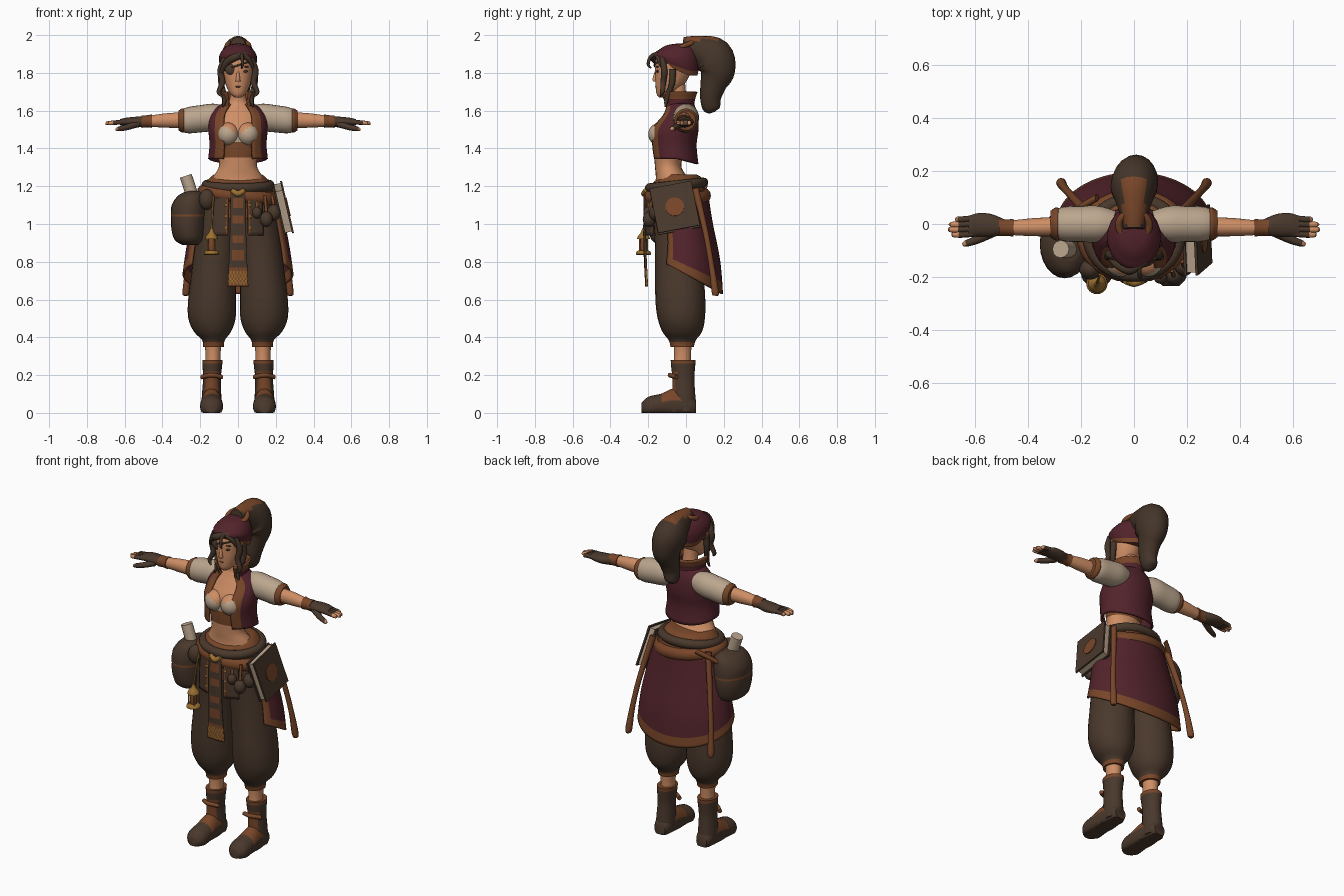
import bpy, bmesh, math
from mathutils import Vector, Matrix, Euler

if "Cube" in bpy.data.objects:
    bpy.data.objects.remove(bpy.data.objects["Cube"])


def material(name, *rgb):
    mat = bpy.data.materials.new(name)
    mat.use_nodes = True
    mat.diffuse_color = (*rgb, 1)
    mat.node_tree.nodes["Principled BSDF"].inputs["Base Color"].default_value = (*rgb, 1)
    return mat


SKIN = material("skin", .62, .27, .13)
CREAM = material("cream cloth", .5, .38, .27)
WINE = material("wine cloth", .085, .017, .024)
DARK = material("dark leather", .068, .04, .025)
BROWN = material("tan leather", .19, .062, .022)
GOLD = material("brass", .33, .16, .03)
HAIR = material("dark hair", .058, .035, .022)


def finish(name, bm, mats, mirror=False, thickness=0):
    bmesh.ops.recalc_face_normals(bm, faces=bm.faces)
    mesh = bpy.data.meshes.new(name)
    bm.to_mesh(mesh)
    bm.free()
    for mat in mats:
        mesh.materials.append(mat)
    obj = bpy.data.objects.new(name, mesh)
    bpy.context.collection.objects.link(obj)
    bpy.ops.object.select_all(action='DESELECT')
    bpy.context.view_layer.objects.active = obj
    obj.select_set(True)
    bpy.ops.object.shade_smooth_by_angle(angle=math.radians(50))
    if thickness:
        solid = obj.modifiers.new("Thickness", 'SOLIDIFY')
        solid.thickness, solid.offset = thickness, 0
    if mirror:
        obj.modifiers.new("Mirror", 'MIRROR')
    return obj


def resample(rows, steps):
    """Smooth curve through the rows."""
    rows = [Vector(r) for r in rows]
    last = len(rows) - 1
    out = []
    for i in range(last):
        a, b, c, d = (rows[min(max(i + k, 0), last)] for k in (-1, 0, 1, 2))
        for s in range(steps):
            t = s / steps
            out.append(b + (c - a) * (t / 2) + (a * 2 - b * 5 + c * 4 - d) * (t * t / 2)
                       + (b * 3 - a - c * 3 + d) * (t ** 3 / 2))
    return out + [rows[-1]]


def bridge(name, rings, mats, rule=None, wrap=True, loop=False, **options):
    """Skin rings of points; rule(u, v, centre) picks the material."""
    bm = bmesh.new()
    grid = [[bm.verts.new(p) for p in ring] for ring in rings]
    rows = len(grid) if loop else len(grid) - 1
    cols = len(grid[0]) if wrap else len(grid[0]) - 1

    def face(verts, u, v):
        f = bm.faces.new(verts)
        if rule:
            f.material_index = int(rule(u, v, f.calc_center_median()))

    for i in range(rows):
        low, high = grid[i], grid[(i + 1) % len(grid)]
        for j in range(cols):
            k = (j + 1) % len(low)
            face((low[j], low[k], high[k], high[j]), (j + .5) / cols, (i + .5) / rows)
    if wrap and not loop:
        face(grid[0], .5, 0)
        face(grid[-1], .5, 1)
    return finish(name, bm, mats, **options)


def loft(name, rows, mats, rule=None, axis='z', arc=None, warp=None, sides=24, steps=4, **options):
    """Rows: position along axis, two centres, two radii. Angle zero faces front."""
    start, end = (math.radians(a) for a in arc or (0, 360))
    count = sides + 1 if arc else sides
    rings = []
    for t, ca, cb, ra, rb in resample(rows, steps):
        ring = []
        for j in range(count):
            angle = start + (end - start) * j / sides
            a, b = ca + ra * math.sin(angle), cb - rb * math.cos(angle)
            p = Vector({'x': (t, a, b), 'y': (a, t, b), 'z': (a, b, t)}[axis])
            ring.append(warp(p) if warp else p)
        rings.append(ring)
    return bridge(name, rings, mats, rule, wrap=not arc, **options)


def tube(name, points, mats, rule=None, loop=False, steps=4, sides=12, squash=1, **options):
    """Round tube through (x, y, z, radius) points."""
    path = [Vector(p) for p in points] if loop else resample(points, steps)
    spread = [max(p[k] for p in path) - min(p[k] for p in path) for k in range(3)]
    ref = Vector([k == spread.index(min(spread)) for k in range(3)])
    rings = []
    for i, p in enumerate(path):
        after = path[(i + 1) % len(path)] if loop else path[min(i + 1, len(path) - 1)]
        before = path[i - 1] if loop else path[max(i - 1, 0)]
        side = (after - before).xyz.cross(ref).normalized()
        turn = [2 * math.pi * j / sides for j in range(sides)]
        rings.append([p.xyz + (side * math.cos(a) + ref * squash * math.sin(a)) * p.w for a in turn])
    return bridge(name, rings, mats, rule, loop=loop, **options)


def belt(name, z, cy, rx, ry, radius, mat, tilt=0, lean=0, squash=1):
    angles = [math.tau * k / 40 for k in range(40)]
    tube(name, [(rx * math.sin(a), cy - ry * math.cos(a), z + tilt * math.sin(a) + lean * math.cos(a), radius)
                for a in angles], [mat], loop=True, squash=squash)


def blob(name, place, size, mats, rule=None, **options):
    bm = bmesh.new()
    bmesh.ops.create_uvsphere(bm, u_segments=20, v_segments=14, radius=1,
                              matrix=Matrix.LocRotScale(Vector(place), None, Vector(size)))
    for f in bm.faces:
        f.material_index = int(rule(f.calc_center_median())) if rule else 0
    finish(name, bm, mats, **options)


# Boots, shins and baggy trousers
def floor(p):
    return Vector((p.x, p.y, max(p.z, 0)))


loft("boot_shafts", [(.01, .14, 0, .052, .05), (.08, .14, -.01, .052, .06), (.18, .138, -.014, .047, .058),
     (.25, .136, -.015, .052, .064), (.28, .135, -.015, .054, .066)], [DARK, BROWN],
     lambda u, v, c: (c.y < -.05 and .1 < c.z < .22) or c.z > .262, mirror=True)
loft("boot_feet", [(.052, .14, .03, .035, .04), (.02, .14, .04, .05, .06), (-.06, .14, .045, .054, .085),
     (-.13, .14, .04, .06, .062), (-.2, .14, .03, .058, .055), (-.235, .14, .025, .03, .028)], [DARK, BROWN],
     lambda u, v, c: c.z > .06 and -.13 < c.y < -.02, axis='y', warp=floor, mirror=True)
tube("boot_straps", [(.085, -.06, .19, .012), (.14, -.085, .2, .012), (.192, -.05, .19, .012)], [BROWN], mirror=True)
loft("shins", [(.26, .132, -.02, .04, .045), (.32, .132, -.018, .04, .045), (.4, .132, -.018, .05, .05)],
     [SKIN], mirror=True)
loft("trousers", [(.35, .13, -.02, .055, .062), (.385, .13, -.02, .06, .072), (.43, .135, -.02, .098, .105),
     (.5, .138, -.025, .125, .125), (.6, .137, -.03, .127, .132), (.75, .128, -.035, .118, .128),
     (.9, .115, -.04, .114, .125), (1.05, .095, -.045, .115, .13), (1.16, .07, -.05, .12, .13)],
     [DARK, BROWN], lambda u, v, c: c.z < .372, mirror=True)

# Torso, top and open vest
loft("torso", [(1.15, 0, -.06, .16, .11), (1.24, 0, -.075, .135, .085), (1.31, 0, -.095, .1, .07),
     (1.4, 0, -.085, .115, .085), (1.5, 0, -.07, .125, .095), (1.58, 0, -.04, .13, .08), (1.625, 0, -.035, .08, .06),
     (1.66, 0, -.04, .045, .045), (1.75, 0, -.05, .042, .045)],
     [SKIN, BROWN, CREAM], lambda u, v, c: 1 if 1.35 < c.z < 1.425 else 2 if 1.42 < c.z < 1.5 else 0, steps=6)
blob("bust", (.052, -.135, 1.475), (.06, .065, .062), [SKIN, CREAM],
     lambda c: c.z < 1.48 + .6 * abs(c.x - .01), mirror=True)


def vest_hem(p):
    return p - Vector((0, 0, max(0, 1.43 - p.z) * max(0, p.y + .05) * 3))


loft("vest", [(1.345, 0, -.06, .152, .12), (1.42, 0, -.07, .145, .12), (1.5, 0, -.065, .15, .125),
     (1.58, 0, -.035, .14, .09), (1.635, 0, -.035, .08, .072)], [WINE, BROWN],
     lambda u, v, c: abs(u - .5) > .43, arc=(30, 330), sides=40, warp=vest_hem, thickness=.012)
loft("collar", [(1.6, 0, -.035, .085, .075), (1.65, 0, -.045, .078, .085), (1.7, 0, -.05, .09, .105)],
     [WINE, BROWN], lambda u, v, c: v > .6 or abs(u - .5) > .45, arc=(40, 320), thickness=.012)

# Sleeves, forearms and gloves
loft("sleeves", [(.07, 0, 1.57, .05, .055), (.13, 0, 1.565, .068, .072), (.2, 0, 1.557, .068, .072),
     (.26, 0, 1.55, .066, .07), (.29, 0, 1.548, .058, .062)], [CREAM], axis='x', mirror=True)
loft("sleeve_cuffs", [(.282, 0, 1.548, .058, .06), (.295, 0, 1.548, .063, .064), (.315, 0, 1.548, .05, .052)],
     [BROWN], axis='x', mirror=True)
loft("forearms", [(.28, -.01, 1.55, .036, .042), (.38, -.012, 1.548, .034, .038), (.49, -.015, 1.543, .025, .027)],
     [SKIN], axis='x', mirror=True)
loft("glove_cuffs", [(.455, -.014, 1.545, .034, .036), (.48, -.014, 1.544, .031, .032),
     (.51, -.012, 1.542, .034, .033)], [BROWN], axis='x', mirror=True)
loft("gloves", [(.49, -.012, 1.542, .03, .028), (.54, -.005, 1.54, .043, .028), (.59, -.003, 1.54, .044, .023),
     (.625, -.008, 1.538, .038, .017)], [DARK], axis='x', mirror=True)
for k, name in enumerate(("index", "middle", "ring", "little")):
    y, tip = -.04 + .019 * k, (.688, .7, .695, .675)[k]
    tube(name + "_fingers", [(.59, y + .005, 1.54, .012), (.65, y, 1.537, .012), (tip - .005, y, 1.533, .01),
         (tip, y, 1.533, .004)], [DARK, SKIN], lambda u, v, c: c.x > .664, mirror=True)
tube("thumbs", [(.53, -.03, 1.53, .018), (.59, -.058, 1.512, .016), (.635, -.074, 1.503, .012),
     (.648, -.078, 1.5, .005)], [DARK, SKIN], lambda u, v, c: c.x > .636, mirror=True)

# Head, face and kerchief
loft("head", [(1.67, 0, -.118, .018, .025), (1.69, 0, -.108, .042, .048), (1.74, 0, -.085, .066, .077),
     (1.8, 0, -.07, .08, .094), (1.86, 0, -.065, .085, .098), (1.92, 0, -.06, .06, .08)], [SKIN])
loft("nose", [(1.755, 0, -.16, .013, .014), (1.77, 0, -.162, .011, .015), (1.815, 0, -.155, .006, .008)], [SKIN])
blob("lips", (0, -.155, 1.727), (.018, .008, .005), [BROWN])
blob("left_eye", (.036, -.15, 1.808), (.016, .008, .007), [HAIR])
blob("left_eyebrow", (.038, -.15, 1.832), (.02, .008, .004), [HAIR])
blob("eyepatch", (-.036, -.15, 1.82), (.034, .014, .03), [DARK])
belt("eyepatch_strap", 1.84, -.067, .088, .1, .005, DARK, tilt=.03)


def kerchief_rim(p):
    lift = max(0, min(1, (1.92 - p.z) / .12)) * max(0, .02 - p.y)
    return p + Vector((0, 0, .4 * lift))


loft("kerchief", [(1.785, 0, -.045, .085, .105), (1.82, 0, -.05, .097, .117), (1.87, 0, -.05, .101, .119),
     (1.915, 0, -.045, .086, .105), (1.945, 0, -.035, .055, .07), (1.955, 0, -.035, .012, .015)],
     [WINE, BROWN], lambda u, v, c: v < .14, warp=kerchief_rim)

# Hair locks and ponytail
tube("ponytail", [(0, -.02, 1.94, .05), (0, .06, 1.925, .074), (0, .14, 1.885, .108), (.01, .165, 1.81, .095),
     (.012, .145, 1.74, .07), (.008, .13, 1.67, .056), (0, .135, 1.61, .045), (0, .14, 1.59, .015)], [HAIR, BROWN],
     lambda u, v, c: c.z > 1.975, sides=20, squash=.82)
belt("ponytail_tie", 1.945, -.005, .057, .05, .014, BROWN, lean=-.02)
tube("side_locks", [(.07, -.125, 1.88, .014), (.093, -.115, 1.81, .017), (.082, -.12, 1.75, .015),
     (.102, -.125, 1.7, .012), (.085, -.135, 1.675, .004)], [HAIR], mirror=True)
tube("long_locks", [(.085, -.07, 1.82, .018), (.088, -.075, 1.74, .016), (.07, -.1, 1.67, .013),
     (.08, -.11, 1.62, .005)], [HAIR], mirror=True)
tube("fringe", [(.05, -.14, 1.9, .012), (-.01, -.172, 1.885, .02), (-.06, -.155, 1.855, .018),
     (-.09, -.13, 1.8, .008)], [HAIR])
tube("loose_curl", [(.02, -.15, 1.9, .009), (.02, -.188, 1.885, .009), (.025, -.2, 1.845, .008),
     (.02, -.185, 1.825, .004)], [HAIR])
tube("short_fringe", [(.01, -.155, 1.9, .012), (.055, -.145, 1.875, .014), (.085, -.125, 1.82, .006)], [HAIR])

# Hip wrap, belts and rear skirt
def dip(p):
    return p - Vector((0, 0, .04 * max(0, -.08 - p.y) / .1))


loft("hip_wrap", [(1.07, 0, -.045, .19, .145), (1.14, 0, -.045, .195, .15), (1.21, 0, -.05, .172, .146),
     (1.245, 0, -.052, .148, .135), (1.262, 0, -.055, .128, .11)], [BROWN], warp=dip)
belt("upper_belt", 1.205, -.05, .168, .142, .026, DARK, lean=-.015)
belt("lower_sash", 1.15, -.045, .187, .147, .03, BROWN, tilt=-.02, squash=1.2)
tube("buckle", [(-.035, -.215, 1.18, .012), (0, -.222, 1.16, .016), (.035, -.215, 1.18, .012)], [GOLD])


def skirt_hem(p):
    return p + Vector((0, 0, (1.17 - p.z) * max(0, .19 - p.y)))


loft("rear_skirt", [(1.17, 0, -.03, .195, .14), (1.0, 0, -.02, .235, .155), (.8, 0, 0, .268, .175),
     (.63, 0, 0, .288, .19)], [WINE, BROWN], lambda u, v, c: v > .85 or v < .08 or abs(u - .5) > .46,
     arc=(58, 302), sides=48, steps=7, warp=skirt_hem, thickness=.012)
tube("hanging_ties", [(.185, .05, 1.19, .018), (.235, .105, .95, .015), (.262, .135, .78, .015),
     (.275, .155, .64, .019), (.276, .157, .62, .008)], [BROWN], mirror=True)

# Front panels and patterned centre strip
loft("front_panels", [(1.16, 0, -.05, .19, .16), (1.05, 0, -.05, .2, .165), (.94, 0, -.05, .205, .165)],
     [DARK, BROWN], lambda u, v, c: u < .12, arc=(15, 40), sides=10, thickness=.012, mirror=True)
loft("centre_strip", [(1.16, 0, -.05, .19, .168), (.9, 0, -.05, .21, .17), (.67, 0, -.045, .26, .165)],
     [DARK, BROWN, GOLD], lambda u, v, c: 2 if .78 < v < .96 and int(u * 12 + v * 32) % 2 else
     1 if v > .74 or (abs(u - .5) < .3 and int(v * 12) % 2) else 0,
     arc=(-12, 12), sides=12, steps=14, thickness=.012)
for z in (1.1, 1.04, .98):
    blob("brass_studs", (.062, -.208, z), (.008, .008, .01), [GOLD], mirror=True)

# Lantern
def turned(name, x, y, profile, mat):
    loft(name, [(z, x, y, r, r) for z, r in profile], [mat], steps=2)


turned("lantern_base", -.14, -.225, [(.835, .03), (.84, .04), (.855, .036), (.86, .025)], GOLD)
turned("lantern_glass", -.14, -.225, [(.855, .018), (.89, .02), (.925, .015)], BROWN)
turned("lantern_cap", -.14, -.225, [(.92, .034), (.935, .03), (.955, .014), (.975, .008)], GOLD)
for k in range(4):
    dx, dy = (.028 * f(math.pi * (k / 2 + .25)) for f in (math.cos, math.sin))
    tube("lantern_bar", [(-.14 + dx, -.225 + dy, .85, .004), (-.14 + dx, -.225 + dy, .928, .004)], [GOLD])
tube("lantern_hook", [(-.14, -.225, .97, .005), (-.135, -.21, 1.06, .005), (-.13, -.19, 1.15, .005)], [GOLD])

# Satchel, scroll and small pouches
loft("satchel", [(.89, -.25, -.075, .045, .07), (.92, -.258, -.075, .08, .11), (1.0, -.263, -.075, .092, .128),
     (1.08, -.258, -.075, .088, .122), (1.15, -.245, -.07, .06, .1)], [DARK])
loft("satchel_flap", [(1.04, -.262, -.075, .094, .13), (1.1, -.258, -.075, .093, .127), (1.15, -.245, -.072, .072, .11),
     (1.175, -.235, -.07, .035, .07)], [DARK, BROWN], lambda u, v, c: v < .1)
tube("satchel_strap", [(-.24, .03, 1.13, .014), (-.19, .07, 1.17, .014), (-.14, .1, 1.2, .014)], [BROWN])
tube("scroll", [(-.235, -.095, 1.12, .033), (-.255, -.095, 1.19, .033), (-.277, -.095, 1.255, .033)], [CREAM])
blob("belt_pouch", (-.165, -.17, 1.13), (.042, .04, .055), [DARK])
for x, y, z, size in ((.1, -.2, 1.06, .026), (.15, -.195, 1.025, .034), (.19, -.16, 1.06, .036)):
    blob("hanging_pouch", (x, y, z), (size, size, size * 1.2), [DARK])
    belt_top = (x * .95, y + .02, 1.15, .008)
    tube("pouch_cord", [(x, y, z + size, .008), belt_top], [BROWN])

# Book hung at the left hip
tilt = Euler((math.radians(11), math.radians(-13), 0)).to_matrix().to_4x4()
pose = Matrix.Translation((.238, -.06, 1.085)) @ tilt
for name, shift, size, mat in (("book_pages", 0, (.036, .205, .228), CREAM),
                               ("book_outer_cover", .022, (.01, .225, .245), DARK),
                               ("book_inner_cover", -.022, (.01, .225, .245), DARK)):
    bm = bmesh.new()
    bmesh.ops.create_cube(bm, matrix=pose @ Matrix.LocRotScale(Vector((shift, 0, 0)), None, Vector(size)))
    finish(name, bm, [mat])
bm = bmesh.new()
bmesh.ops.create_cone(bm, cap_ends=True, segments=20, radius1=.05, radius2=.05, depth=.006,
                      matrix=pose @ Matrix.Translation((.028, 0, 0)) @ Matrix.Rotation(math.pi / 2, 4, 'Y'))
finish("book_emblem", bm, [BROWN])
